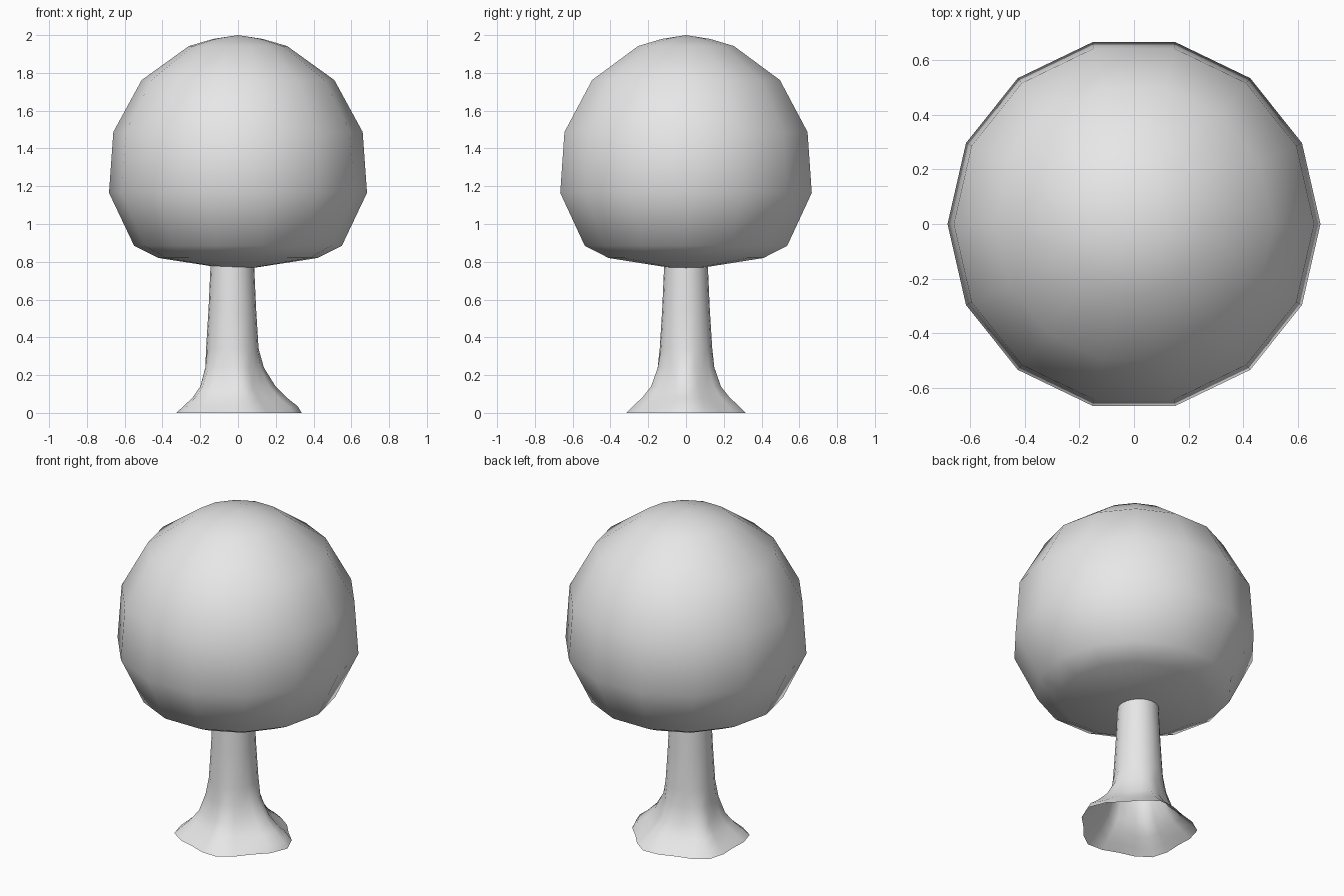
import bpy
import bmesh
from math import cos, sin, pi, tau

if "Cube" in bpy.data.objects:
    bpy.data.objects.remove(bpy.data.objects["Cube"], do_unlink=True)

grey = bpy.data.materials.new("plain grey")
grey.use_nodes = True
grey.diffuse_color = (0.8, 0.8, 0.8, 1)
grey.node_tree.nodes["Principled BSDF"].inputs["Base Color"].default_value = (0.8, 0.8, 0.8, 1)


def skin(name, rings, tip=None, base=None):
    """Join rings of points, listed upwards, into a smooth surface with optional pointed ends."""
    bm = bmesh.new()
    loops = [[bm.verts.new(p) for p in ring] for ring in rings]
    n = len(loops[0])
    for low, high in zip(loops, loops[1:]):
        for i in range(n):
            j = (i + 1) % n
            bm.faces.new((low[i], low[j], high[j], high[i]))
    for point, loop, flip in ((base, loops[0], True), (tip, loops[-1], False)):
        if point:
            end = bm.verts.new(point)
            for i in range(n):
                pair = (loop[i], loop[(i + 1) % n])
                bm.faces.new((*(pair[::-1] if flip else pair), end))
    mesh = bpy.data.meshes.new(name)
    bm.to_mesh(mesh)
    bm.free()
    mesh.materials.append(grey)
    mesh.shade_smooth()
    obj = bpy.data.objects.new(name, mesh)
    bpy.context.collection.objects.link(obj)
    return obj


# Leafy crown: a fourteen-sided ball with a flattened underside
crown_profile = [(0.42, 0.82), (0.55, 0.885), (0.683, 1.165), (0.66, 1.487),
                 (0.51, 1.762), (0.26, 1.942), (0.13, 1.98)]
crown_rings = [[(r * cos(tau * i / 14), r * sin(tau * i / 14), z) for i in range(14)]
               for r, z in crown_profile]
skin("crown", crown_rings, tip=(0, 0, 2), base=(0, 0, 0.755))


# Trunk: a tapered tube, open below, flaring into five root lobes
def trunk_ring(z, radius, lobe, big_root):
    ring = []
    for i in range(20):
        a = tau * i / 20
        r = radius + lobe * cos(5 * a) + big_root * max(0, cos(a)) ** 4
        ring.append((-0.03 + r * cos(a), r * sin(a), z))
    return ring


trunk_profile = [(0, 0.312, 0.02, 0.035), (0.035, 0.272, 0.024, 0.05),
                 (0.08, 0.222, 0.022, 0.045), (0.14, 0.178, 0.016, 0.035),
                 (0.24, 0.15, 0.007, 0.01), (0.34, 0.139, 0, 0),
                 (0.55, 0.126, 0, 0), (0.86, 0.112, 0, 0)]
skin("trunk", [trunk_ring(*row) for row in trunk_profile])
